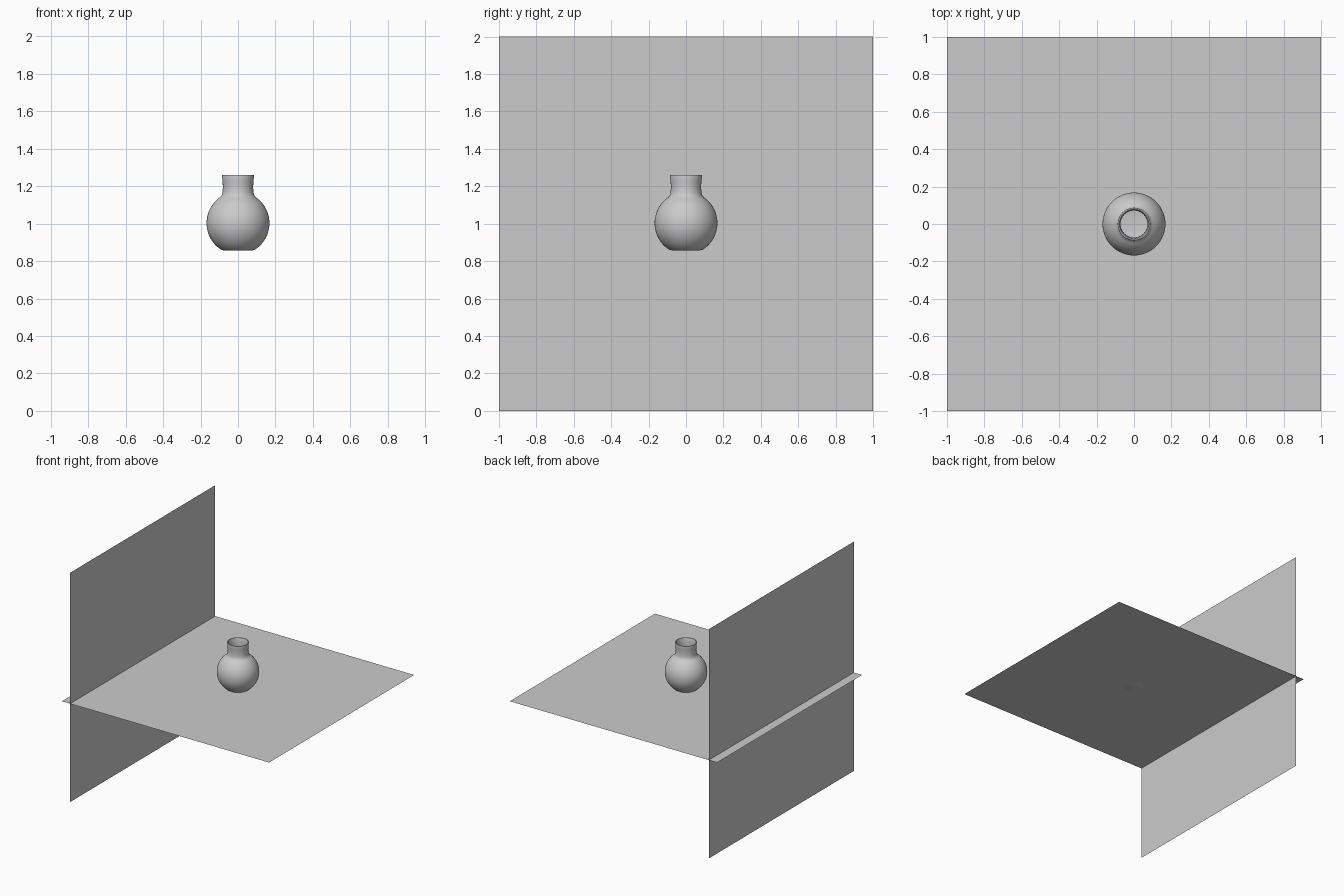
import bpy, bmesh, math

if "Cube" in bpy.data.objects:
    bpy.data.objects.remove(bpy.data.objects["Cube"])

FLOOR_Z, WALL_X = 0.858, -0.92


def sheet(name, location, rotation):
    bpy.ops.mesh.primitive_plane_add(size=2, location=location, rotation=rotation)
    bpy.context.object.name = name


def lathe(name, profile, steps=64):
    bm = bmesh.new()
    verts = [bm.verts.new((r, 0, z)) for r, z in profile]
    edges = [bm.edges.new(pair) for pair in zip(verts, verts[1:])]
    bmesh.ops.spin(bm, geom=verts + edges, cent=(0, 0, 0), axis=(0, 0, 1),
                   angle=math.tau, steps=steps)
    bmesh.ops.remove_doubles(bm, verts=bm.verts, dist=1e-5)
    bmesh.ops.recalc_face_normals(bm, faces=bm.faces)
    mesh = bpy.data.meshes.new(name)
    bm.to_mesh(mesh)
    bm.free()
    obj = bpy.data.objects.new(name, mesh)
    bpy.context.collection.objects.link(obj)
    bpy.context.view_layer.objects.active = obj
    obj.select_set(True)
    bpy.ops.object.shade_smooth_by_angle(angle=math.radians(40))
    obj.select_set(False)


def arc(radius, start, end, count=24, centre=1.003):
    angles = [math.radians(start + (end - start) * i / count) for i in range(count + 1)]
    return [(radius * math.cos(a), centre + radius * math.sin(a)) for a in angles]


# Floor and wall sheets
sheet("floor", (0, 0, FLOOR_Z), (0, 0, 0))
sheet("wall", (WALL_X, 0, 1), (0, math.pi / 2, 0))

# Hollow vase: foot, round body, neck, lip, then back down the inside
outer = [(0, 0.857), (0.075, 0.857)] + arc(0.168, -57, 56)
neck = [(0.087, 1.152), (0.083, 1.165), (0.081, 1.19), (0.082, 1.23), (0.087, 1.258),
        (0.086, 1.261), (0.079, 1.261), (0.077, 1.255),
        (0.073, 1.23), (0.072, 1.19), (0.074, 1.162), (0.08, 1.145)]
inner = arc(0.158, 55, -57) + [(0.073, 0.867), (0, 0.867)]
lathe("vase", outer + neck + inner)
